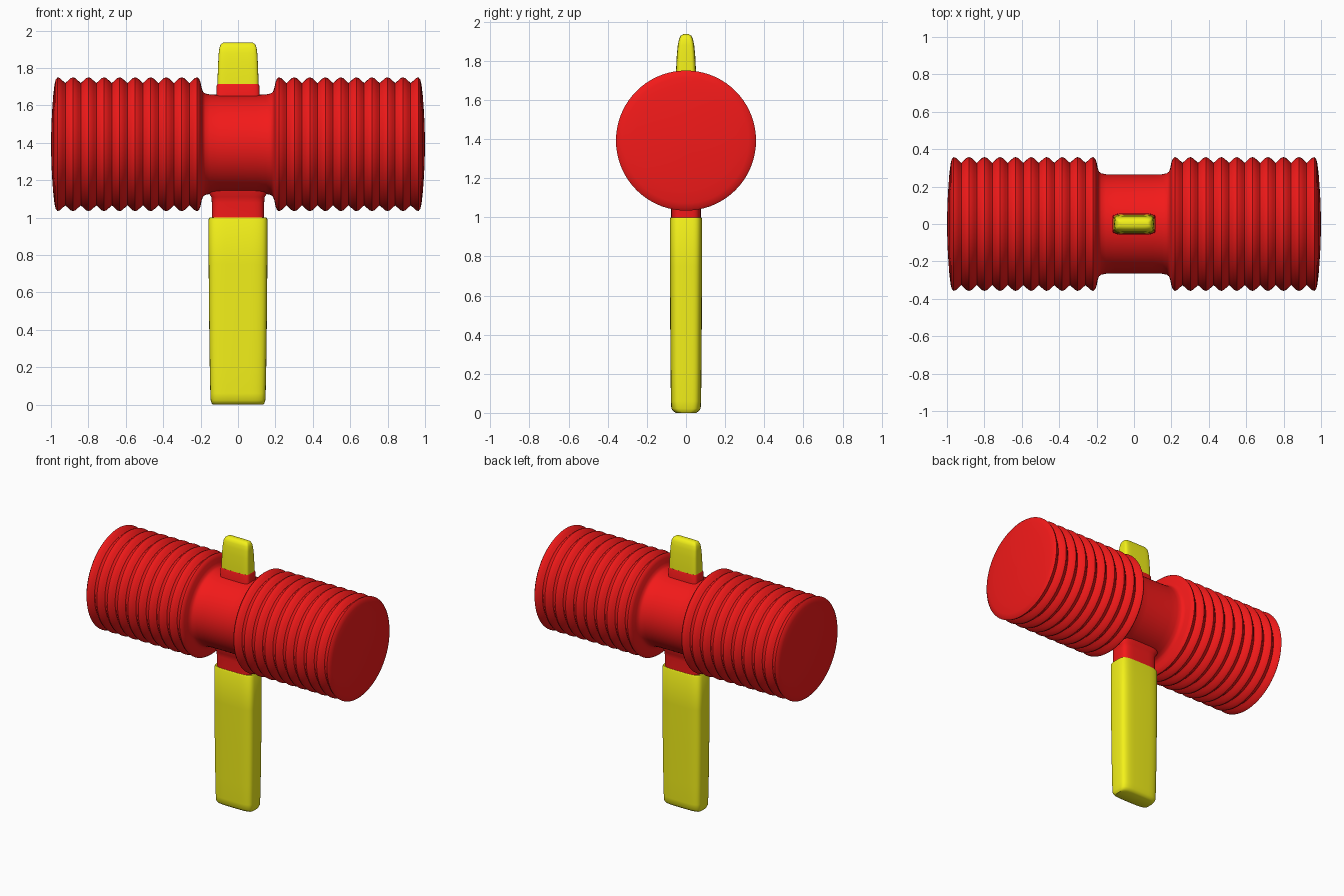
import bpy, bmesh
from math import cos, sin, pi

if "Cube" in bpy.data.objects:
    bpy.data.objects.remove(bpy.data.objects["Cube"])

CZ = 1.392  # height of the head axis


def material(name, rgb):
    m = bpy.data.materials.new(name)
    m.diffuse_color = (*rgb, 1)
    m.use_nodes = True
    m.node_tree.nodes["Principled BSDF"].inputs["Base Color"].default_value = m.diffuse_color
    return m


red = material("red_plastic", (0.9, 0.01, 0.01))
yellow = material("yellow_plastic", (0.9, 0.88, 0.01))


def skin(name, rings, mat, angle):
    """Join closed rings of points into a capped, smooth shaded surface."""
    bm = bmesh.new()
    loops = [[bm.verts.new(p) for p in ring] for ring in rings]
    n = len(loops[0])
    for a, b in zip(loops, loops[1:]):
        for i in range(n):
            j = (i + 1) % n
            bm.faces.new((a[i], a[j], b[j], b[i]))
    bm.faces.new(loops[0][::-1])
    bm.faces.new(loops[-1])
    bmesh.ops.recalc_face_normals(bm, faces=bm.faces)
    me = bpy.data.meshes.new(name)
    bm.to_mesh(me)
    bm.free()
    me.materials.append(mat)
    ob = bpy.data.objects.new(name, me)
    bpy.context.collection.objects.link(ob)
    bpy.ops.object.select_all(action='DESELECT')
    ob.select_set(True)
    bpy.context.view_layer.objects.active = ob
    bpy.ops.object.shade_smooth_by_angle(angle=angle)
    return ob


def lathe_x(name, profile, mat, n=72):
    """Revolve (x, radius) points about the head axis."""
    rings = [[(x, r * cos(2 * pi * i / n), CZ + r * sin(2 * pi * i / n))
              for i in range(n)] for x, r in profile]
    return skin(name, rings, mat, 0.7)


def loft_z(name, sections, mat, power=4.5, n=48):
    """Stack rounded-rectangle sections given as (z, half x, half y)."""
    def p(c):
        return (abs(c) ** (2 / power)) * (1 if c >= 0 else -1)
    rings = [[(hx * p(cos(2 * pi * i / n)), hy * p(sin(2 * pi * i / n)), z)
              for i in range(n)] for z, hx, hy in sections]
    return skin(name, rings, mat, 0.8)


# Head: concave neck, ten-ridge bellows and slightly domed end, mirrored
half = [(0.0, 0.264), (0.10, 0.264), (0.15, 0.266), (0.175, 0.271),
        (0.187, 0.28), (0.194, 0.30), (0.20, 0.33), (0.208, 0.35)]
first, step, ridges, sub = 0.218, 0.083, 10, 6
for k in range((ridges - 1) * sub + 1):
    t = k / sub
    half.append((first + step * t, 0.327 + 0.031 * abs(cos(pi * t)) ** 1.3))
half += [(0.975, 0.345), (0.981, 0.32), (0.988, 0.26), (0.993, 0.19),
         (0.997, 0.12), (1.0, 0.01)]
lathe_x("bellows_head", [(-x, r) for x, r in half[:0:-1]] + half, red)

# Red collars below and above the head
loft_z("lower_collar", [(0.98, 0.14, 0.076), (1.08, 0.14, 0.076),
                        (1.11, 0.143, 0.079), (1.13, 0.155, 0.09),
                        (1.20, 0.157, 0.092)], red)
loft_z("upper_collar", [(1.60, 0.118, 0.058), (1.705, 0.114, 0.056),
                        (1.714, 0.110, 0.052)], red, 6)

# Grip, slightly tapered toward a rounded foot
loft_z("grip", [(0.0, 0.135, 0.052), (0.008, 0.141, 0.064),
                (0.022, 0.146, 0.075), (0.06, 0.148, 0.077),
                (0.20, 0.151, 0.079), (0.50, 0.155, 0.081),
                (0.75, 0.157, 0.083), (0.99, 0.157, 0.083),
                (1.0, 0.152, 0.078)], yellow)

# Handle tip poking out of the top
loft_z("handle_tip", [(1.69, 0.110, 0.052), (1.75, 0.109, 0.051),
                      (1.83, 0.106, 0.047), (1.88, 0.103, 0.042),
                      (1.91, 0.099, 0.036), (1.927, 0.091, 0.028),
                      (1.936, 0.078, 0.014)], yellow, 6)
